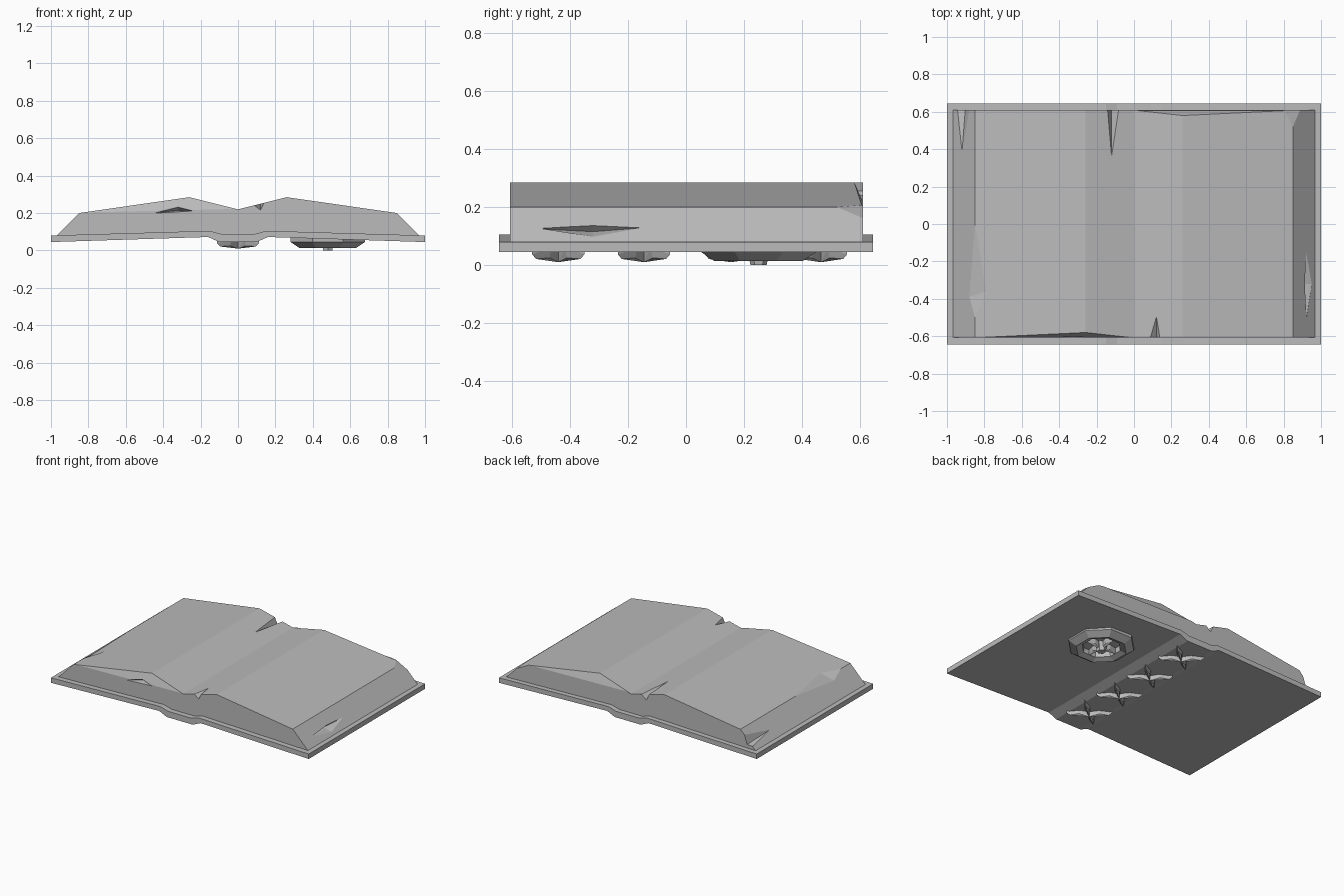
import bpy, bmesh, math
from mathutils import Vector

if "Cube" in bpy.data.objects:
    bpy.data.objects.remove(bpy.data.objects["Cube"])

mat = bpy.data.materials.new("plain_grey")
mat.diffuse_color = (0.5, 0.5, 0.5, 1)
mat.use_nodes = True
mat.node_tree.nodes["Principled BSDF"].inputs["Base Color"].default_value = mat.diffuse_color


def finish(name, bm):
    bmesh.ops.recalc_face_normals(bm, faces=bm.faces)
    me = bpy.data.meshes.new(name)
    bm.to_mesh(me)
    bm.free()
    me.materials.append(mat)
    ob = bpy.data.objects.new(name, me)
    bpy.context.collection.objects.link(ob)
    return ob


def extrude_y(name, profile, y0, y1):
    """Closed x-z profile swept along y."""
    bm = bmesh.new()
    face = bm.faces.new([bm.verts.new((x, y0, z)) for x, z in profile])
    out = bmesh.ops.extrude_face_region(bm, geom=[face])
    bmesh.ops.translate(bm, vec=(0, y1 - y0, 0),
                        verts=[g for g in out["geom"] if isinstance(g, bmesh.types.BMVert)])
    return finish(name, bm)


def add_hull(bm, pts):
    vs = [bm.verts.new(p) for p in pts]
    bmesh.ops.convex_hull(bm, input=vs)


def both(half):
    """Right half of a profile line, mirrored to run from left to right."""
    return [(-x, z) for x, z in reversed(half) if x > 0] + half


# Cover: two boards and a sunken spine
top = both([(0.09, 0.088), (0.15, 0.105), (1.0, 0.08)])
under = both([(0.10, 0.045), (0.16, 0.072), (1.0, 0.045)])
extrude_y("cover", top + under[::-1], -0.645, 0.645)

# Page block
upper = both([(0, 0.22), (0.26, 0.285), (0.85, 0.20), (0.97, 0.078)])
lower = both([(0.09, 0.08), (0.15, 0.095), (0.96, 0.072)])
pages = extrude_y("pages", upper + lower[::-1], -0.607, 0.61)

# Dents and tears cut out of the page block
cuts = []
for s in (1, -1):   # long bruise on front left and back right edges
    cuts.append([(-0.83 * s, -0.607 * s, 0.203), (-0.01 * s, -0.607 * s, 0.222),
                 (-0.26 * s, -0.58 * s, 0.285), (-0.26 * s, -0.66 * s, 0.36)])
    # tear beside the gutter
    tip, zt = (-0.48, 0.25) if s == 1 else (0.33, 0.25)
    cuts.append([(0.12 * s, tip, zt + 0.005), (0.12 * s, -0.64 * s, 0.205),
                 (0.065 * s, -0.64 * s, 0.25), (0.155 * s, -0.64 * s, 0.28),
                 (0.11 * s, -0.64 * s, 0.33)])
# gash in the front face
cuts.append([(-0.48, -0.62, 0.195), (-0.32, -0.62, 0.24), (-0.22, -0.62, 0.21),
             (-0.32, -0.56, 0.215)])
# knocked-off back right corner
cuts.append([(0.85, 0.52, 0.20), (0.80, 0.612, 0.207), (0.89, 0.612, 0.16), (0.92, 0.68, 0.27)])
# tear in the back left slope
cuts.append([(-0.92, 0.38, 0.13), (-0.97, 0.64, 0.10), (-0.875, 0.64, 0.175),
             (-0.90, 0.64, 0.105), (-0.97, 0.64, 0.17)])
# gash in the right slope
cuts.append([(0.925, -0.13, 0.13), (0.92, -0.51, 0.125), (0.95, -0.32, 0.098),
             (0.89, -0.32, 0.115), (0.915, -0.32, 0.138), (0.97, -0.32, 0.15)])
# dent along the left ridge
cuts.append([(-0.85, 0.0, 0.20), (-0.85, -0.5, 0.20), (-0.88, -0.39, 0.165),
             (-0.79, -0.36, 0.208), (-0.88, -0.37, 0.25)])
helpers = []
for i, pts in enumerate(cuts):
    bm = bmesh.new()
    add_hull(bm, pts)
    c = finish("cutter_%d" % i, bm)
    c.hide_render = True
    m = pages.modifiers.new("cut", "BOOLEAN")
    m.operation, m.solver, m.object = "DIFFERENCE", "EXACT", c
    helpers.append(c)
bpy.context.view_layer.update()
cut_mesh = bpy.data.meshes.new_from_object(
    pages.evaluated_get(bpy.context.evaluated_depsgraph_get()))
pages.modifiers.clear()
pages.data = cut_mesh
for c in helpers:
    bpy.data.objects.remove(c)


def star(name, cx, cy, arms, width, z_base, z_tip, z_mid):
    """Ridged star of tapered blades, hanging below the cover."""
    bm = bmesh.new()
    for dx, dy in arms:
        d = Vector((dx, dy, 0))
        n = Vector((-dy, dx, 0)).normalized() * width
        o = Vector((cx, cy, 0))
        up = lambda v, z: (v.x, v.y, z)
        add_hull(bm, [up(o, z_mid), up(o, z_base),
                      up(o + d * 0.45 + n, z_base), up(o + d * 0.45 - n, z_base),
                      up(o + d * 0.45 + n * 0.6, z_tip), up(o + d * 0.45 - n * 0.6, z_tip),
                      up(o + d * 0.85, z_tip - 0.004), up(o + d, z_tip + 0.012),
                      up(o + d, z_base)])
    return finish(name, bm)


# Four cross-shaped studs on the spine
for i, y in enumerate((-0.44, -0.145, 0.155, 0.465)):
    star("spine_stud_%d" % (i + 1), 0, y,
         [(sx * 0.112, sy * 0.09) for sx in (1, -1) for sy in (1, -1)],
         0.022, 0.06, 0.025, 0.01)

# Octagonal ring on the back board
CX, CY, N = 0.48, 0.25, 8
bm = bmesh.new()
loops = []
for r, z in [(0.217, 0.075), (0.215, 0.045), (0.165, 0.014), (0.125, 0.03), (0.12, 0.075)]:
    loops.append([bm.verts.new((CX + r * math.cos(math.tau * (k + 0.5) / N),
                                CY + r * math.sin(math.tau * (k + 0.5) / N), z))
                  for k in range(N)])
for a, b in zip(loops, loops[1:] + loops[:1]):
    for k in range(N):
        j = (k + 1) % N
        bm.faces.new((a[k], a[j], b[j], b[k]))
finish("emblem_ring", bm)

# Four-armed star inside the ring, with a raised centre
star("emblem_star", CX, CY, [(0.135, 0), (-0.135, 0), (0, 0.135), (0, -0.135)],
     0.022, 0.07, 0.032, 0.012)
bm = bmesh.new()
bmesh.ops.create_cone(bm, cap_ends=True, segments=6, radius1=0.028, radius2=0.04, depth=0.06)
bmesh.ops.translate(bm, vec=(CX, CY, 0.03), verts=bm.verts)
finish("emblem_centre", bm)
